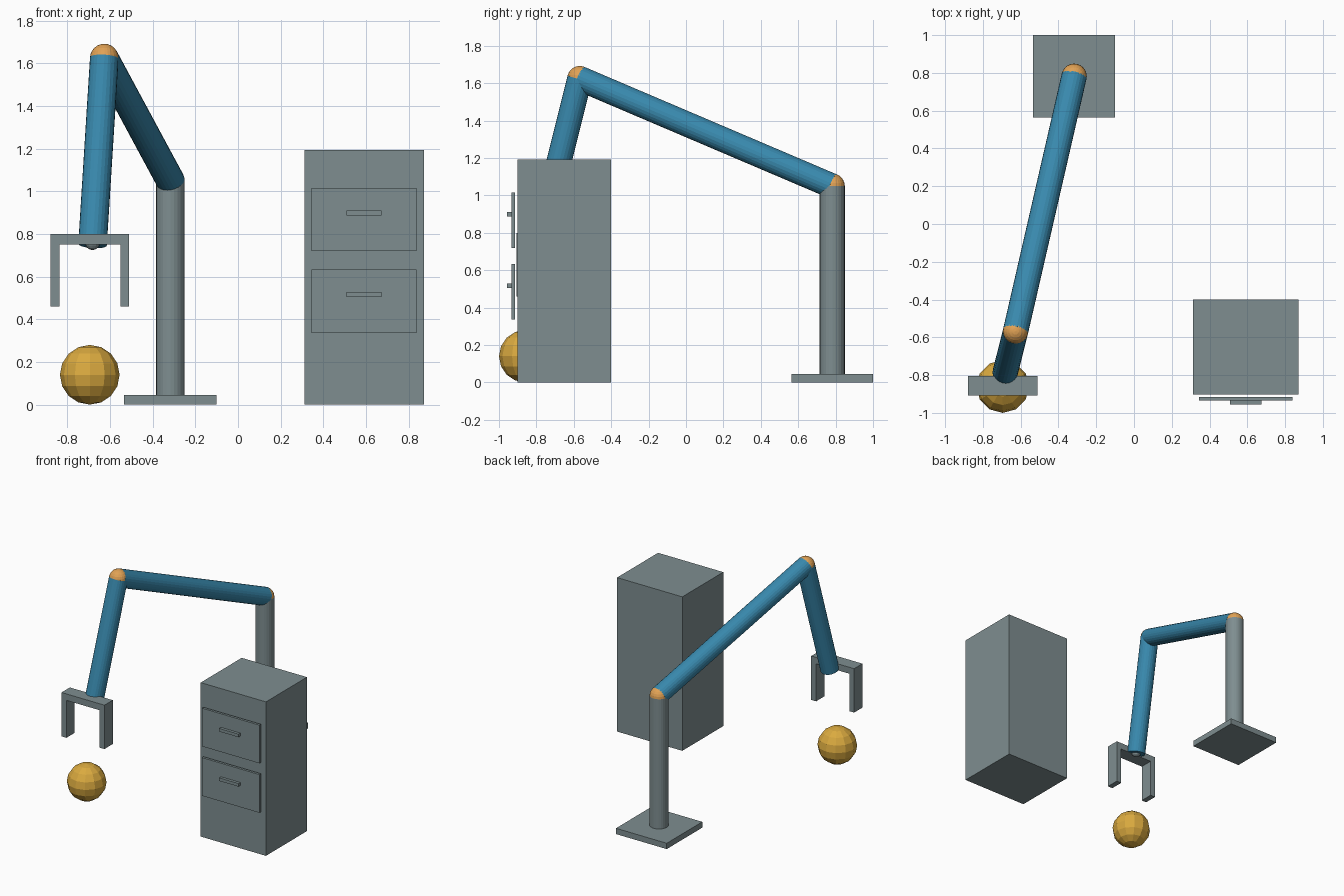
import bpy
from mathutils import Vector

if "Cube" in bpy.data.objects:
    bpy.data.objects.remove(bpy.data.objects["Cube"])


def material(name, rgb):
    m = bpy.data.materials.new(name)
    m.diffuse_color = (*rgb, 1)
    m.use_nodes = True
    m.node_tree.nodes["Principled BSDF"].inputs["Base Color"].default_value = m.diffuse_color
    return m


GREY = material("steel grey", (0.21, 0.27, 0.28))
BLUE = material("arm blue", (0.04, 0.25, 0.42))
ORANGE = material("joint orange", (0.75, 0.36, 0.09))
GOLD = material("ball gold", (0.70, 0.40, 0.05))


def finish(name, mat):
    ob = bpy.context.object
    ob.name = name
    ob.data.materials.append(mat)
    return ob


def box(name, mat, x, y, z):
    """Box from (min, max) pairs on each axis."""
    bpy.ops.mesh.primitive_cube_add(size=1, location=[sum(p) / 2 for p in (x, y, z)])
    bpy.context.object.scale = [p[1] - p[0] for p in (x, y, z)]
    bpy.ops.object.transform_apply(location=False, rotation=False, scale=True)
    return finish(name, mat)


def tube(name, mat, a, b, r):
    """Cylinder running from point a to point b."""
    a, b = Vector(a), Vector(b)
    d = b - a
    bpy.ops.mesh.primitive_cylinder_add(vertices=24, radius=r, depth=d.length, location=(a + b) / 2)
    bpy.context.object.rotation_euler = d.to_track_quat('Z', 'Y').to_euler()
    return finish(name, mat)


def ball(name, mat, c, r, seg, rings):
    bpy.ops.mesh.primitive_uv_sphere_add(segments=seg, ring_count=rings, radius=r, location=c)
    return finish(name, mat)


# Robot arm: base, column, two links and joints
R = 0.067
shoulder = (-0.317, 0.782, 1.05)
elbow = (-0.627, -0.568, 1.625)
wrist = (-0.682, -0.787, 0.75)
box("arm_base", GREY, (-0.535, -0.10), (0.565, 1.0), (0, 0.045))
tube("arm_column", GREY, (shoulder[0], shoulder[1], 0.045), shoulder, R)
tube("upper_arm", BLUE, shoulder, elbow, R)
tube("forearm", BLUE, elbow, wrist, R)
ball("shoulder_joint", ORANGE, shoulder, R, 24, 12)
ball("elbow_joint", ORANGE, elbow, R, 24, 12)
ball("wrist_joint", GREY, (-0.682, -0.787, 0.76), 0.035, 12, 8)

# Gripper: crossbar with two fingers
GY = (-0.907, -0.805)
box("gripper_bar", GREY, (-0.878, -0.51), GY, (0.75, 0.80))
for side, x in (("left", (-0.878, -0.836)), ("right", (-0.552, -0.51))):
    box(f"gripper_finger_{side}", GREY, x, GY, (0.46, 0.75))

# Ball under the gripper
ball("ball", GOLD, (-0.695, -0.86, 0.14), 0.14, 12, 8)

# Cabinet with two drawers and handles
box("cabinet", GREY, (0.312, 0.871), (-0.902, -0.40), (0, 1.193))
for level, z in (("lower", 0.337), ("upper", 0.720)):
    box(f"drawer_{level}", GREY, (0.344, 0.838), (-0.934, -0.915), (z, z + 0.296))
    box(f"handle_{level}", GREY, (0.508, 0.674), (-0.956, -0.934), (z + 0.167, z + 0.191))
